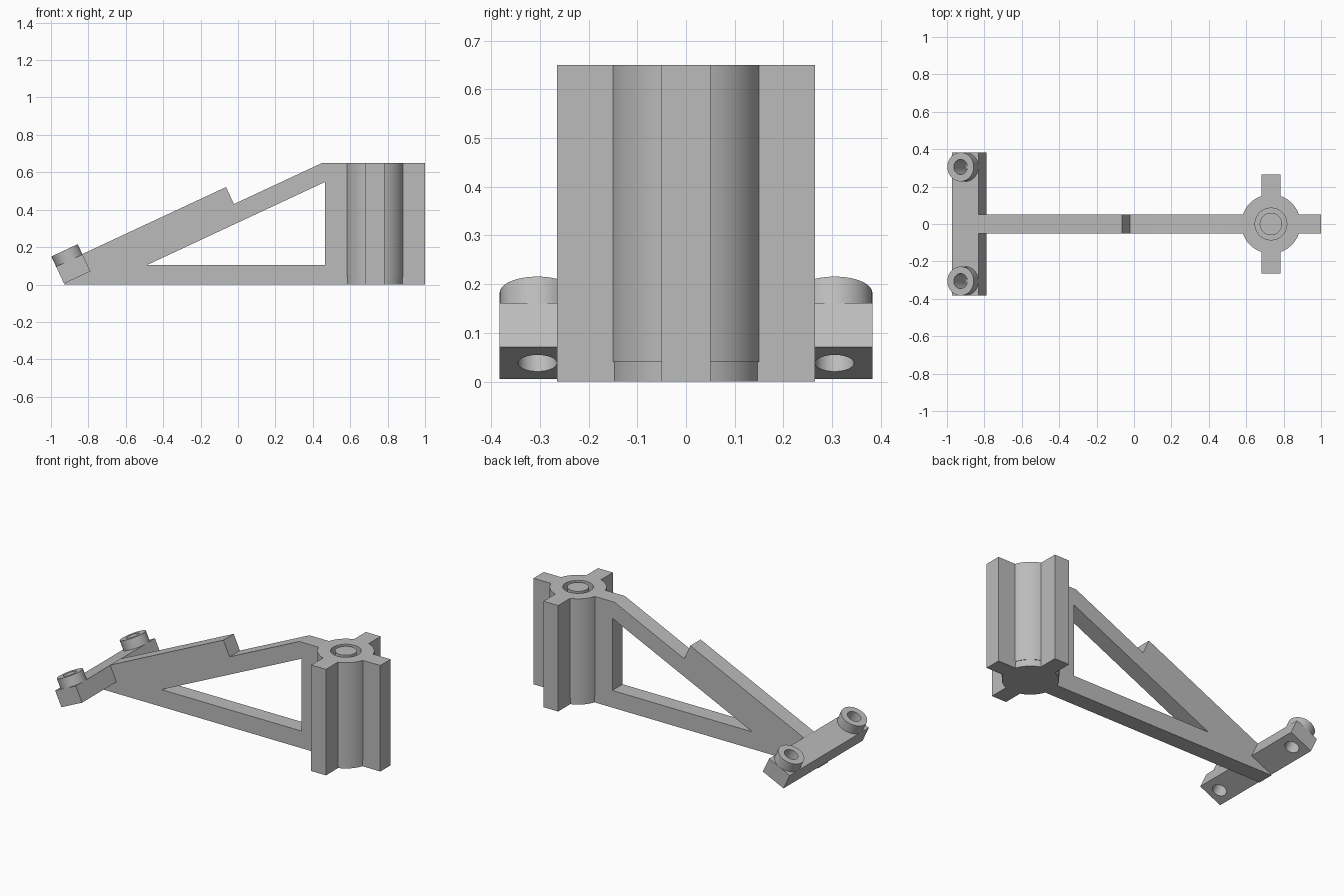
import bpy, bmesh, math
from mathutils import Matrix, Vector

if "Cube" in bpy.data.objects:
    bpy.data.objects.remove(bpy.data.objects["Cube"])

grey = bpy.data.materials.new("plain_grey")
grey.diffuse_color = (0.5, 0.5, 0.5, 1)
grey.use_nodes = True
grey.node_tree.nodes["Principled BSDF"].inputs["Base Color"].default_value = grey.diffuse_color

TILT = math.radians(25)
CX, R, T = 0.732, 0.158, 0.05      # column centre, radius, half fin thickness


def prism(name, pts, depth, matrix=Matrix()):
    """Extrude a 2D outline along local z, then place it."""
    bm = bmesh.new()
    face = bm.faces.new([bm.verts.new((x, y, 0)) for x, y in pts])
    top = bmesh.ops.extrude_face_region(bm, geom=[face])["geom"]
    bmesh.ops.translate(bm, vec=(0, 0, depth),
                        verts=[g for g in top if isinstance(g, bmesh.types.BMVert)])
    bm.transform(matrix)
    bmesh.ops.recalc_face_normals(bm, faces=bm.faces)
    mesh = bpy.data.meshes.new(name)
    bm.to_mesh(mesh)
    bm.free()
    mesh.materials.append(grey)
    ob = bpy.data.objects.new(name, mesh)
    bpy.context.collection.objects.link(ob)
    return ob


def circle(r, n=64, cx=0, cy=0):
    return [(cx + r * math.cos(2 * math.pi * i / n),
             cy + r * math.sin(2 * math.pi * i / n)) for i in range(n)]


def activate(ob):
    bpy.ops.object.select_all(action='DESELECT')
    ob.select_set(True)
    bpy.context.view_layer.objects.active = ob


def boolean(ob, other, operation='DIFFERENCE'):
    mod = ob.modifiers.new("boolean", 'BOOLEAN')
    mod.operation, mod.solver, mod.object = operation, 'EXACT', other
    activate(ob)
    bpy.ops.object.modifier_apply(modifier=mod.name)
    bpy.data.objects.remove(other)


def column_outline(r):
    """Circle with three rectangular fins towards +x, +y and -y."""
    a = math.asin(T / r)
    pts = []
    for ang, reach in ((-90, 0.265), (0, 1.0 - CX), (90, 0.265)):
        t = math.radians(ang)
        c, s = math.cos(t), math.sin(t)
        for v in (-T, T):
            pts.append((CX + reach * c - v * s, reach * s + v * c))
        end = t + (math.pi / 2 if ang < 90 else math.pi) - a
        n = 14 if ang < 90 else 36
        if ang == 90:
            end = t + math.pi - a
        for i in range(n + 1):
            w = t + a + (end - t - a) * i / n
            pts.append((CX + r * math.cos(w), r * math.sin(w)))
    return pts


# Finned column with a closed base and a core inside its ring groove
column = prism("finned_column", column_outline(R), 0.61, Matrix.Translation((0, 0, 0.04)))
base = prism("column_base", column_outline(R - 0.003), 0.04)
core = prism("column_core", circle(0.06, cx=CX), 0.61, Matrix.Translation((0, 0, 0.04)))
boolean(column, prism("groove_cutter", circle(0.085, cx=CX), 0.8))

# Cross holes near the top of the side fins
for side in (-1, 1):
    place = Matrix.Translation((CX - 0.1, side * 0.212, 0.588)) @ Matrix.Rotation(math.pi / 2, 4, 'Y')
    boolean(column, prism("fin_hole_cutter", circle(0.021, 32), 0.2, place))

# Sloped web with a stepped top and a triangular window
upright = Matrix.Translation((0, T, 0)) @ Matrix.Rotation(math.pi / 2, 4, 'X')
web = prism("bracket_web", [(-0.93, 0), (0.62, 0), (0.62, 0.65), (0.45, 0.65),
                            (-0.022, 0.43), (-0.064, 0.521), (-0.832, 0.163)], 2 * T, upright)
window = prism("window_cutter", [(-0.485, 0.105), (0.465, 0.105), (0.465, 0.548)], 0.4,
               Matrix.Translation((0, 0.15, 0)) @ upright)
boolean(web, window)

# Tilted foot bar: local x runs up the slope, local z is the bar normal
foot = Matrix.Translation((-0.93, 0, 0.005)) @ Matrix.Rotation(-TILT, 4, 'Y')
W, H = 0.155, 0.1
bar = prism("foot_bar", [(0, -0.383), (W, -0.383), (W, 0.383), (0, 0.383)], H, foot)
parts = [column, base, core, web, bar]

# Bosses at both ends of the bar, bored right through
for side in (-1, 1):
    y = side * 0.305
    boss = prism("foot_boss", circle(W / 2, cx=W / 2, cy=y), 0.06,
                 foot @ Matrix.Translation((0, 0, H)))
    for ob in (bar, boss):
        boolean(ob, prism("bore_cutter", circle(0.04, 48, W / 2, y), 0.4,
                          foot @ Matrix.Translation((0, 0, -0.1))))
    parts.append(boss)

for ob in parts:
    activate(ob)
    bpy.ops.object.shade_smooth_by_angle(angle=math.radians(30))
